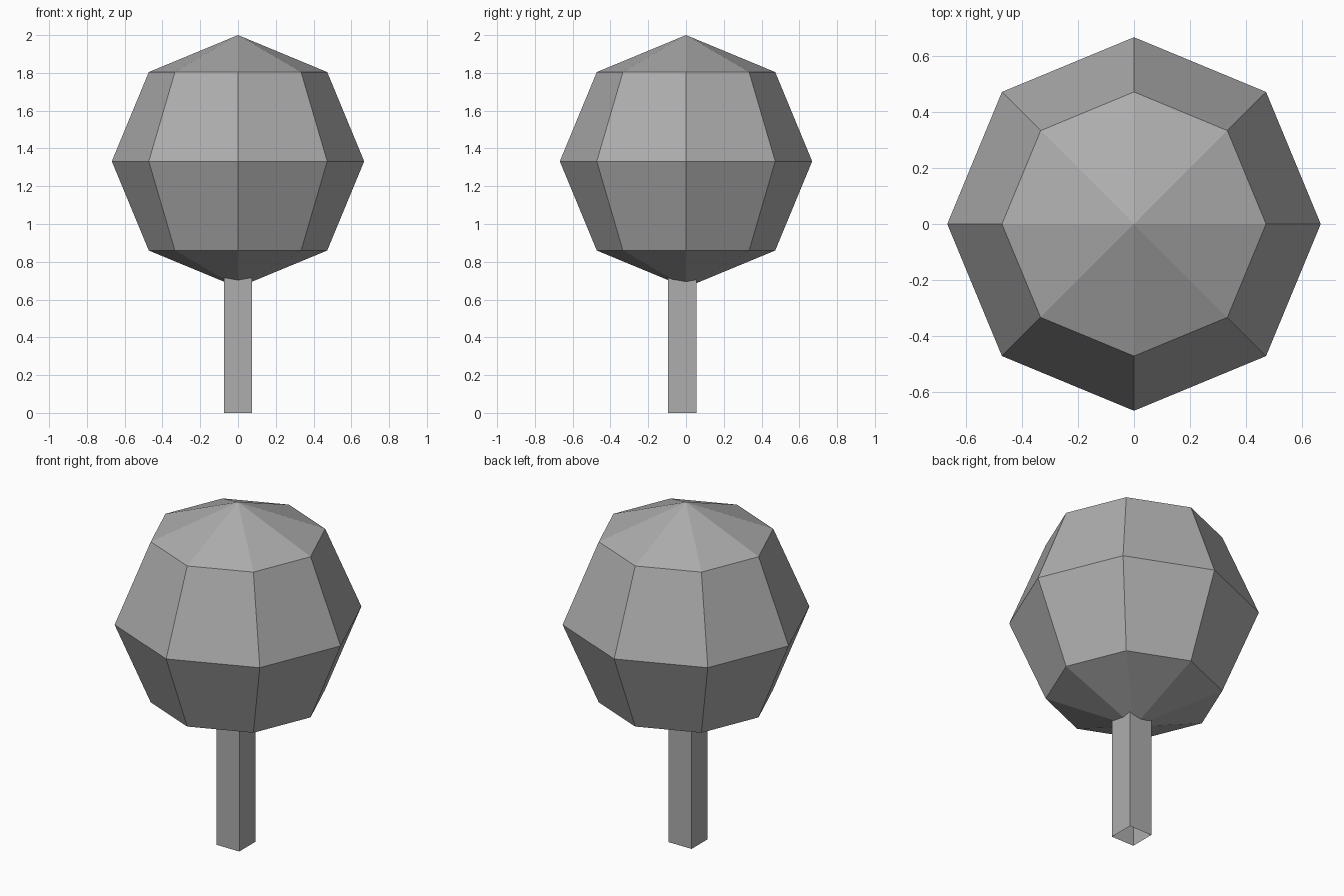
import bpy
import bmesh
from mathutils import Matrix

if "Cube" in bpy.data.objects:
    bpy.data.objects.remove(bpy.data.objects["Cube"], do_unlink=True)

# Single mid grey
grey = bpy.data.materials.new("mid_grey")
grey.use_nodes = True
colour = (0.42, 0.42, 0.42, 1)
grey.diffuse_color = colour
grey.node_tree.nodes["Principled BSDF"].inputs["Base Color"].default_value = colour


def add_part(name, bm):
    bmesh.ops.recalc_face_normals(bm, faces=bm.faces)
    mesh = bpy.data.meshes.new(name)
    bm.to_mesh(mesh)
    bm.free()
    mesh.materials.append(grey)
    part = bpy.data.objects.new(name, mesh)
    bpy.context.collection.objects.link(part)


# Faceted tree crown
RADIUS = 0.668
bm = bmesh.new()
bmesh.ops.create_uvsphere(bm, u_segments=8, v_segments=4, radius=RADIUS,
                          matrix=Matrix.Translation((0, 0, 2 - RADIUS)))
add_part("crown", bm)

# Square trunk, an open tube slightly forward of centre
WIDTH, HEIGHT = 0.149, 0.76
bm = bmesh.new()
bmesh.ops.create_cube(bm, size=1, matrix=Matrix.Translation((0, -0.02, HEIGHT / 2))
                      @ Matrix.Diagonal((WIDTH, WIDTH, HEIGHT, 1)))
bm.normal_update()
caps = [f for f in bm.faces if abs(f.normal.z) > 0.5]
bmesh.ops.delete(bm, geom=caps, context='FACES_ONLY')
add_part("trunk", bm)
